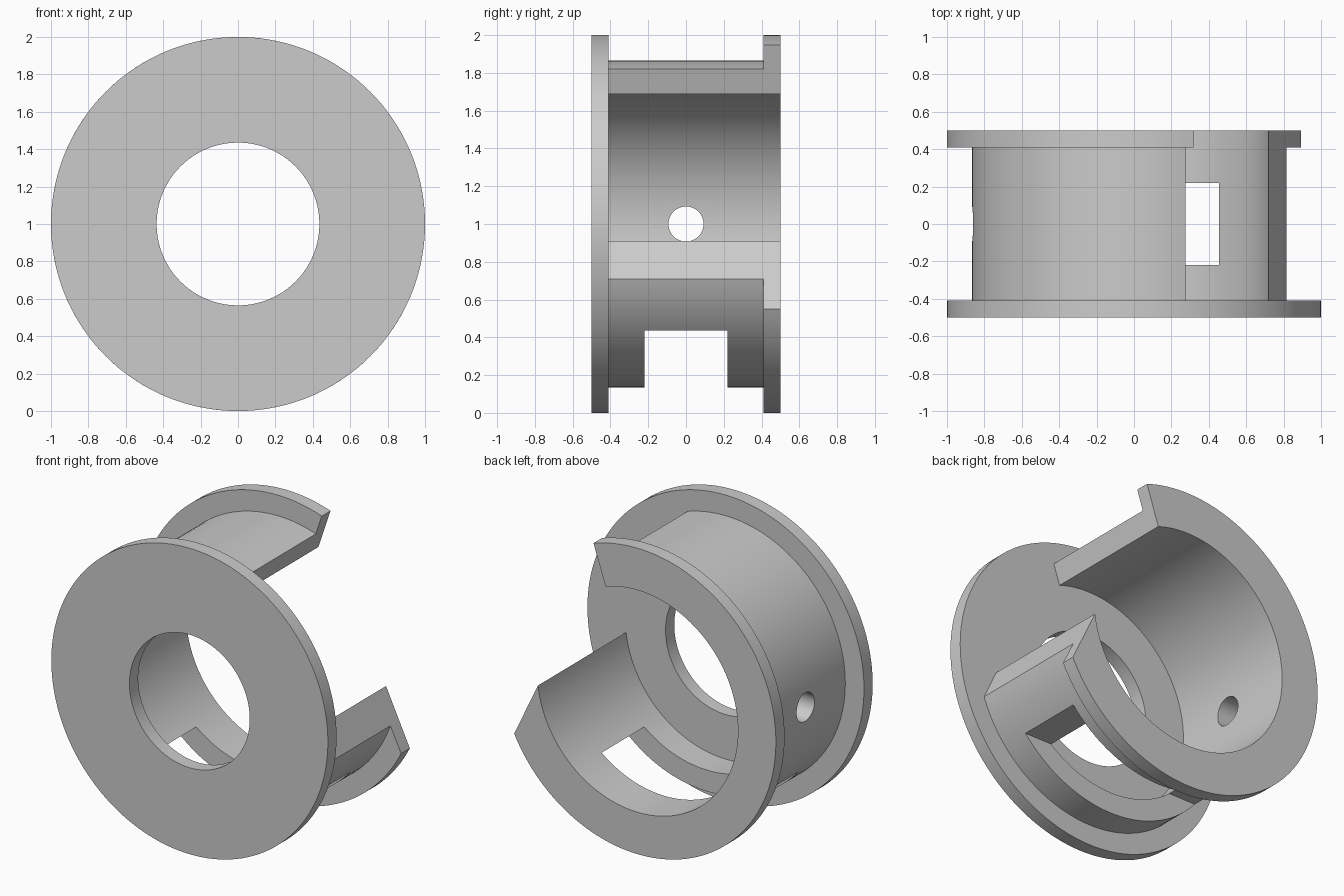
import bpy, bmesh
from math import cos, sin, radians
from mathutils import Matrix

cube = bpy.data.objects.get("Cube")
if cube:
    bpy.data.objects.remove(cube, do_unlink=True)

grey = bpy.data.materials.new("plain grey")
grey.use_nodes = True
grey.diffuse_color = (0.6, 0.6, 0.6, 1)
grey.node_tree.nodes["Principled BSDF"].inputs["Base Color"].default_value = grey.diffuse_color

AXIS_Z = 1.0
INNER, OUTER, RIM, BORE = 0.726, 0.865, 1.0, 0.435
FRONT, BACK, THICK = -0.5, 0.5, 0.09


def finish(bm, name):
    bmesh.ops.recalc_face_normals(bm, faces=bm.faces)
    mesh = bpy.data.meshes.new(name)
    bm.to_mesh(mesh)
    bm.free()
    mesh.materials.append(grey)
    obj = bpy.data.objects.new(name, mesh)
    bpy.context.collection.objects.link(obj)
    return obj


def sweep(name, profile, span, steps, closed=False):
    """Turn a closed (radius, y) profile about the y axis; span(radius) gives its angles."""
    bm = bmesh.new()
    rings = []
    for i in range(steps if closed else steps + 1):
        ring = []
        for r, y in profile:
            start, end = span(r)
            a = radians(start + (end - start) * i / steps)
            ring.append(bm.verts.new((r * cos(a), y, AXIS_Z + r * sin(a))))
        rings.append(ring)
    n = len(profile)
    for i in range(steps):
        a, b = rings[i], rings[(i + 1) % len(rings)]
        for j in range(n):
            k = (j + 1) % n
            bm.faces.new((a[j], a[k], b[k], b[j]))
    if not closed:
        bm.faces.new(rings[0])
        bm.faces.new(rings[-1])
    return finish(bm, name)


def activate(obj):
    bpy.ops.object.select_all(action='DESELECT')
    obj.select_set(True)
    bpy.context.view_layer.objects.active = obj


def cut(obj, cutter):
    cutter.hide_render = True
    mod = obj.modifiers.new("cut", 'BOOLEAN')
    mod.operation = 'DIFFERENCE'
    mod.solver = 'EXACT'
    mod.object = cutter
    activate(obj)
    bpy.ops.object.modifier_apply(modifier=mod.name)
    bpy.data.objects.remove(cutter, do_unlink=True)


# Full front disc with round bore
disc_back = FRONT + THICK
front_disc = sweep("front_disc",
                   [(BORE, FRONT), (RIM, FRONT), (RIM, disc_back), (BORE, disc_back)],
                   lambda r: (0, 360), 144, closed=True)

# Open drum and back flange; the lower end is cut on a slant
lower_end = {INNER: 352.9, OUTER: 340.4, RIM: 333.2}
seat = disc_back - 0.03
flange_front = BACK - THICK
drum = sweep("open_drum",
             [(INNER, seat), (OUTER, seat), (OUTER, flange_front),
              (RIM, flange_front), (RIM, BACK), (INNER, BACK)],
             lambda r: (71.4, lower_end[r]), 112)

# Rectangular window through the bottom of the drum
bm = bmesh.new()
bmesh.ops.create_cube(bm, size=1, matrix=Matrix.Translation((0, 0, 0.1675))
                      @ Matrix.Diagonal((1.9, 0.44, 0.535, 1)))
cut(drum, finish(bm, "window_cutter"))

# Round pin hole through the right wall
bm = bmesh.new()
bmesh.ops.create_cone(bm, cap_ends=True, segments=48, radius1=0.093, radius2=0.093, depth=0.6,
                      matrix=Matrix.Translation((-0.8, 0, AXIS_Z)) @ Matrix.Rotation(radians(90), 4, 'Y'))
cut(drum, finish(bm, "hole_cutter"))

for part in (front_disc, drum):
    activate(part)
    bpy.ops.object.shade_smooth_by_angle(angle=radians(30))
